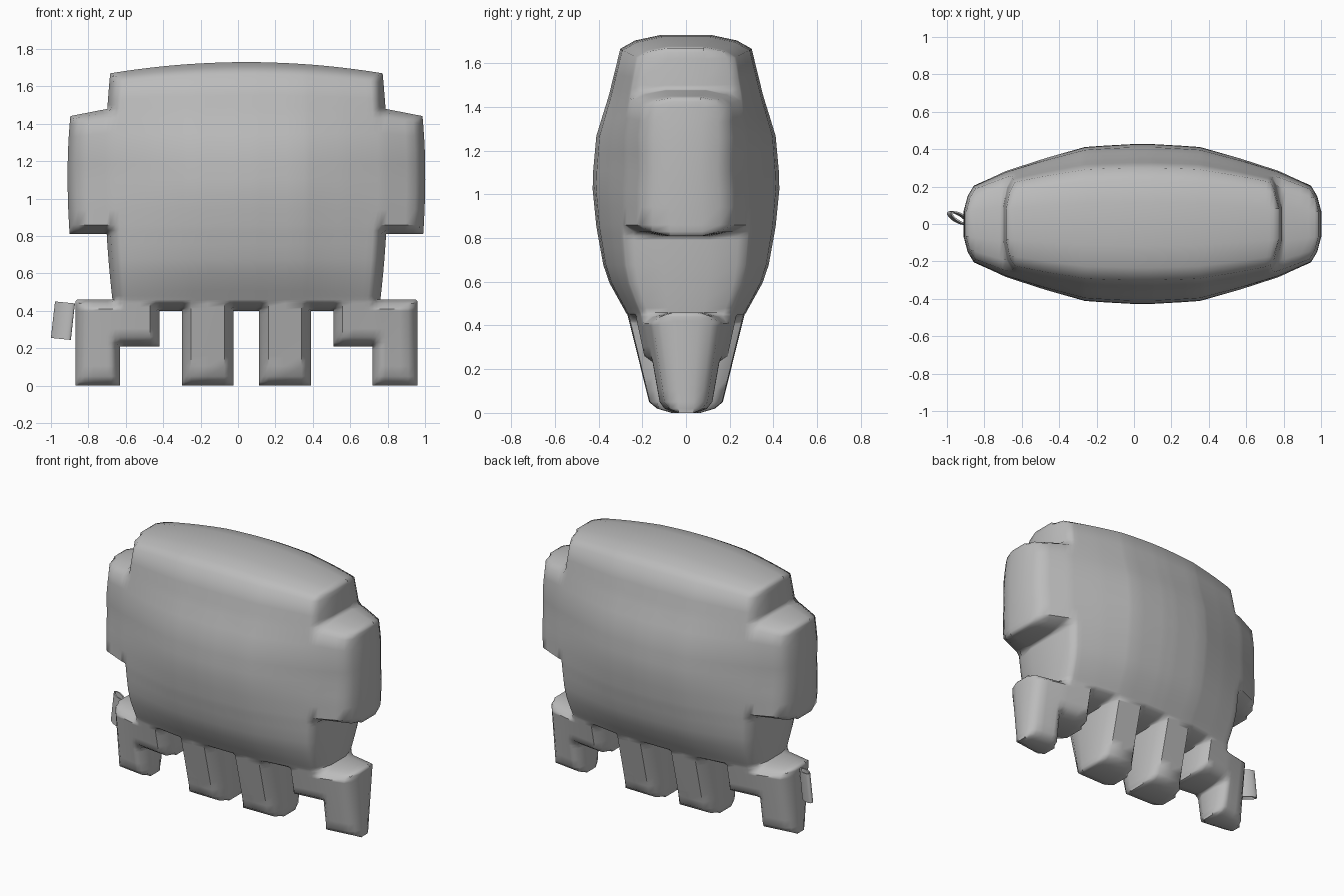
import bpy, bmesh, math

if "Cube" in bpy.data.objects:
    bpy.data.objects.remove(bpy.data.objects["Cube"])

CX = 0.045  # the body sits slightly off centre because of the side loop

grey = bpy.data.materials.new("plain grey")
grey.diffuse_color = (0.5, 0.5, 0.5, 1)
grey.use_nodes = True
grey.node_tree.nodes["Principled BSDF"].inputs["Base Color"].default_value = grey.diffuse_color

# Regions cut away from the block silhouette: (u0, u1, z0, z1), mirrored in u
CUTS = [
    (-9, 9, -9, 0), (-9, 9, 1.67, 9), (0.915, 9, -9, 9),   # outer limits
    (-0.068, 0.068, -9, 0.40),                             # gap between inner legs
    (0.345, 0.465, -9, 0.40),                              # gap beside inner leg
    (0.345, 0.675, -9, 0.21),                              # space inside outer leg
    (0.723, 9, 0.46, 0.81), (0.723, 9, 1.48, 9),           # below and above arm
]


def lerp(table, x):
    """Piecewise linear lookup."""
    if x <= table[0][0]:
        return table[0][1]
    for (x0, y0), (x1, y1) in zip(table, table[1:]):
        if x <= x1:
            return y0 + (y1 - y0) * (x - x0) / (x1 - x0)
    return table[-1][1]


WIDTH = [(0.05, 0.43), (0.29, 0.415), (0.5, 0.35), (0.7, 0.28), (0.88, 0.19), (0.93, 0.165)]
HEIGHT = [(0, 0.165), (0.05, 0.17), (0.45, 0.27), (0.63, 0.37), (0.85, 0.41),
          (1.05, 0.43), (1.27, 0.41), (1.67, 0.285)]
RIM = [(0, 0.4), (0.02, 0.8), (0.05, 1.0)]


def edge_distance(u, z):
    u = abs(u)
    return min(max(a - u, u - b, c - z, z - d) for a, b, c, d in CUTS)


def depth(u, z):
    """Half thickness of the padded body."""
    power = 0.7 + 0.3 * max(0, 1 - abs(z - 1.1) / 0.6)
    t = lerp(HEIGHT, z) * (lerp(WIDTH, abs(u)) / 0.43) ** power
    return t * lerp(RIM, max(0, edge_distance(u, z)))


def warp(u, z):
    """Bulge the sides, dome the roof and slope the shoulders."""
    a = abs(u)
    x = u
    if z > 0.45:
        x = u * (1 + 0.045 * max(-0.25, 1 - ((z - 1.12) / 0.6) ** 2))
    if z > 1.45 and a <= 0.724:
        z += 0.06 * (1 - (a / 0.723) ** 2) * (z - 1.45) / 0.22
    if a > 0.723 and z > 1.2:
        z -= 0.04 * (a - 0.723) / 0.2 * (z - 1.2) / 0.28
    return x + CX, z


def grid_lines(edges, step):
    """Block edges, rim lines on both sides of them, and filler lines."""
    lo, hi = min(edges), max(edges)
    lines = list(edges)
    for off in (0.02, -0.02, 0.05, -0.05):
        for e in edges:
            v = e + off
            if lo < v < hi and all(abs(v - w) > 0.008 for w in lines):
                lines.append(v)
    lines.sort()
    out = [lines[0]]
    for v in lines[1:]:
        n = max(1, math.ceil((v - out[-1]) / step))
        p = out[-1]
        out += [p + (v - p) * i / n for i in range(1, n + 1)]
    return out


def finish(name, bm, angle):
    bmesh.ops.recalc_face_normals(bm, faces=bm.faces)
    me = bpy.data.meshes.new(name)
    bm.to_mesh(me)
    bm.free()
    me.materials.append(grey)
    ob = bpy.data.objects.new(name, me)
    bpy.context.collection.objects.link(ob)
    bpy.ops.object.select_all(action='DESELECT')
    ob.select_set(True)
    bpy.context.view_layer.objects.active = ob
    bpy.ops.object.shade_smooth_by_angle(angle=math.radians(angle))
    return ob


# Padded body with arms and four legs
half = [0.068, 0.345, 0.465, 0.675, 0.723, 0.915]
us = grid_lines([-v for v in half] + half, 0.09)
zs = grid_lines([0, 0.21, 0.40, 0.46, 0.81, 1.48, 1.67], 0.09)
bm = bmesh.new()
pairs = {}


def pair(i, j):
    if (i, j) not in pairs:
        u, z = us[i], zs[j]
        x, h = warp(u, z)
        t = depth(u, z)
        pairs[i, j] = (bm.verts.new((x, -t, h)), bm.verts.new((x, t, h)))
    return pairs[i, j]


for i in range(len(us) - 1):
    for j in range(len(zs) - 1):
        if edge_distance((us[i] + us[i + 1]) / 2, (zs[j] + zs[j + 1]) / 2) > 0:
            c = [pair(i, j), pair(i + 1, j), pair(i + 1, j + 1), pair(i, j + 1)]
            bm.faces.new([p[0] for p in c])
            bm.faces.new([p[1] for p in reversed(c)])
# Walls joining the front and back around the silhouette
twin = {f: b for f, b in pairs.values()}
for e in [e for e in bm.edges if e.is_boundary and e.verts[0] in twin]:
    a, b = e.verts
    bm.faces.new((a, b, twin[b], twin[a]))
finish("padded_body", bm, 50)

# Small flattened fabric loop on the side
bm = bmesh.new()
N = 24
rings = []
for z, shift, grow in ((0.25, -0.01, 0), (0.445, 0.012, 0), (0.445, 0.012, -0.009), (0.25, -0.01, -0.009)):
    ring = []
    for k in range(N):
        a = 2 * math.pi * k / N
        p, q = (0.06 + grow) * math.cos(a), (0.024 + grow) * math.sin(a)
        r = math.radians(-30)
        x = p * math.cos(r) - q * math.sin(r)
        y = p * math.sin(r) + q * math.cos(r)
        ring.append(bm.verts.new((-0.937 + shift + x, 0.032 + y, z - 0.1 * x)))
    rings.append(ring)
for s in range(4):
    A, B = rings[s], rings[(s + 1) % 4]
    for k in range(N):
        m = (k + 1) % N
        bm.faces.new((A[k], A[m], B[m], B[k]))
finish("side_loop", bm, 40)
